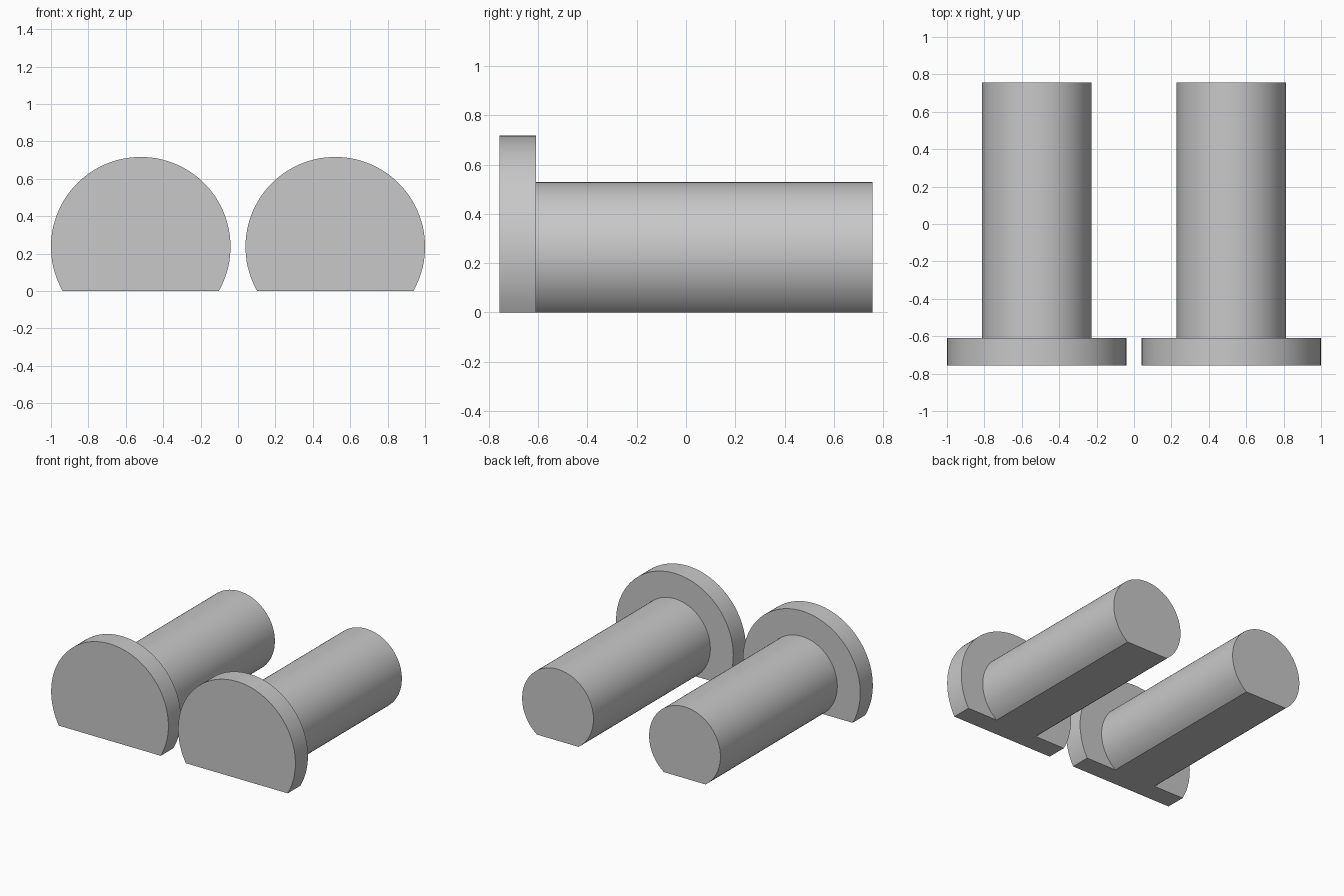
import bpy, bmesh, math

if "Cube" in bpy.data.objects:
    bpy.data.objects.remove(bpy.data.objects["Cube"])

AXIS_Z = 0.237            # height of the cylinder axis above the flat underside
HEAD_R, SHAFT_R = 0.48, 0.292
Y_FRONT, Y_STEP, Y_BACK = -0.757, -0.61, 0.757
SEGMENTS = 72

grey = bpy.data.materials.new("grey")
grey.diffuse_color = (0.58, 0.58, 0.58, 1)
grey.use_nodes = True
grey.node_tree.nodes["Principled BSDF"].inputs["Base Color"].default_value = grey.diffuse_color


def section(bm, radius, y):
    """Arc from the right end of the flat, over the top, to the left end."""
    start = -math.asin(AXIS_Z / radius)
    sweep = math.pi - 2 * start
    verts = []
    for i in range(SEGMENTS + 1):
        a = start + sweep * i / SEGMENTS
        verts.append(bm.verts.new((radius * math.cos(a), y,
                                   AXIS_Z + radius * math.sin(a))))
    return verts


def flat_bottomed_pin(name, x):
    bm = bmesh.new()
    rings = [section(bm, HEAD_R, Y_FRONT), section(bm, HEAD_R, Y_STEP),
             section(bm, SHAFT_R, Y_STEP), section(bm, SHAFT_R, Y_BACK)]
    # rim of the head, step behind it, and shaft wall
    for a, b in zip(rings, rings[1:]):
        for i in range(SEGMENTS):
            bm.faces.new((a[i], a[i + 1], b[i + 1], b[i]))
    # end caps
    bm.faces.new(rings[0])
    bm.faces.new(rings[-1])
    # T-shaped flat underside
    bm.faces.new([r[0] for r in rings] + [r[-1] for r in reversed(rings)])
    bmesh.ops.recalc_face_normals(bm, faces=bm.faces[:])

    mesh = bpy.data.meshes.new(name)
    bm.to_mesh(mesh)
    bm.free()
    mesh.materials.append(grey)
    obj = bpy.data.objects.new(name, mesh)
    obj.location.x = x
    bpy.context.collection.objects.link(obj)
    bpy.ops.object.select_all(action='DESELECT')
    obj.select_set(True)
    bpy.context.view_layer.objects.active = obj
    bpy.ops.object.shade_smooth_by_angle(angle=math.radians(20))


flat_bottomed_pin("left_pin", -0.52)
flat_bottomed_pin("right_pin", 0.52)
